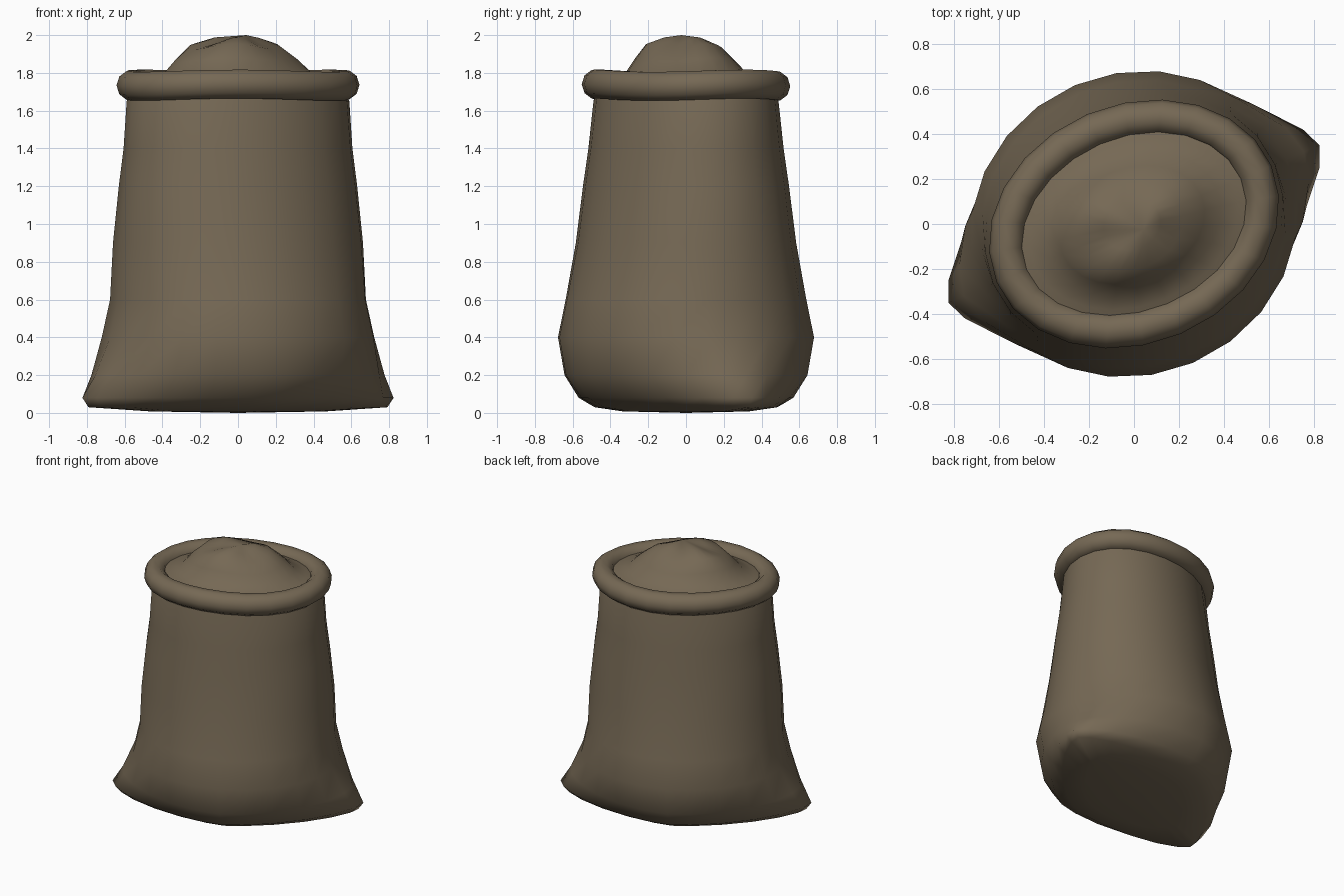
import bpy, math
from mathutils import Matrix

TURN = Matrix.Rotation(math.radians(23), 4, 'Z')
SIDES = 24

cube = bpy.data.objects.get("Cube")
if cube:
    bpy.data.objects.remove(cube, do_unlink=True)

burlap = bpy.data.materials.new("brown burlap")
burlap.use_nodes = True
COLOR = (0.18, 0.14, 0.09, 1)
burlap.diffuse_color = COLOR
bsdf = burlap.node_tree.nodes["Principled BSDF"]
bsdf.inputs["Base Color"].default_value = COLOR
bsdf.inputs["Roughness"].default_value = 0.9


def spow(value, power):
    return math.copysign(abs(value) ** power, value)


def ring(z, a, b, p=2, dx=0, wave=0):
    """Superellipse loop; p below 2 pulls the ends into points."""
    points = []
    for i in range(SIDES):
        t = math.tau * i / SIDES
        points.append((a * spow(math.cos(t), 2 / p) + dx,
                       b * spow(math.sin(t), 2 / p),
                       z + wave * math.sin(3 * t + 1)))
    return points


def loft(name, rings, closed=False, start=None, end=None, angle=60):
    """Skin a stack of rings, with optional centre points as caps."""
    verts = [p for r in rings for p in r]
    faces = []
    n = len(rings)
    for k in range(n if closed else n - 1):
        lo, hi = k * SIDES, (k + 1) % n * SIDES
        for i in range(SIDES):
            j = (i + 1) % SIDES
            faces.append((lo + i, lo + j, hi + j, hi + i))
    for cap, base, flip in ((start, 0, True), (end, (n - 1) * SIDES, False)):
        if cap:
            verts.append(cap)
            c = len(verts) - 1
            for i in range(SIDES):
                j = (i + 1) % SIDES
                faces.append((base + j, base + i, c) if flip else (base + i, base + j, c))
    mesh = bpy.data.meshes.new(name)
    mesh.from_pydata(verts, [], faces)
    mesh.transform(TURN)
    mesh.materials.append(burlap)
    obj = bpy.data.objects.new(name, mesh)
    bpy.context.collection.objects.link(obj)
    bpy.ops.object.select_all(action='DESELECT')
    obj.select_set(True)
    bpy.context.view_layer.objects.active = obj
    bpy.ops.object.shade_smooth_by_angle(angle=math.radians(angle))
    return obj


# Sack body: flat base, two pinched corners, tapering to the neck
body = [(0.008, 0.50, 0.32, 1.7), (0.03, 0.86, 0.47, 1.45), (0.08, 0.895, 0.565, 1.5),
        (0.2, 0.82, 0.645, 1.7), (0.4, 0.735, 0.67), (0.6, 0.69, 0.63),
        (0.9, 0.68, 0.565), (1.2, 0.65, 0.525), (1.4, 0.625, 0.495),
        (1.65, 0.61, 0.465), (1.72, 0.58, 0.45)]
loft("sack_body", [ring(*row) for row in body], start=(0, 0, 0), angle=80)

# Rolled rim around the mouth
rim = []
for k in range(10):
    t = math.tau * k / 10
    d = 0.078 * math.cos(t)
    rim.append(ring(1.735 + 0.08 * math.sin(t), 0.585 + d, 0.452 + d, wave=0.006))
loft("rolled_rim", rim, closed=True)

# Lumpy filling heaped in the mouth
heap = [(1.755, 0.56, 0.43), (1.775, 0.48, 0.36), (1.805, 0.40, 0.30),
        (1.87, 0.335, 0.25, 2, -0.01, 0.01), (1.94, 0.245, 0.195, 2, -0.02, 0.015),
        (1.972, 0.13, 0.11, 2, -0.01, 0.016)]
loft("heaped_filling", [ring(*row) for row in heap], end=(0.03, -0.04, 2.0), angle=80)
